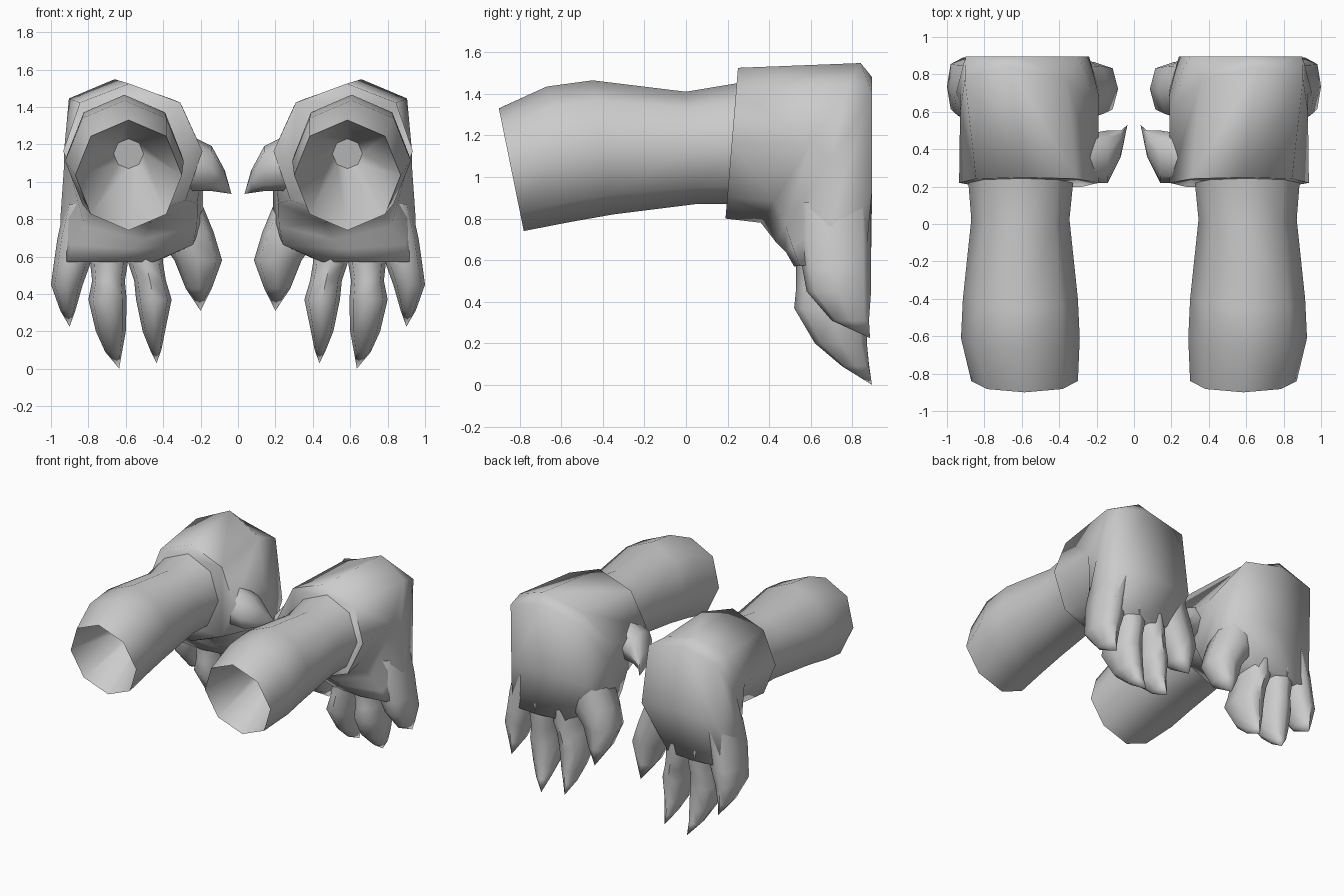
import bpy, bmesh, math
from mathutils import Vector

if "Cube" in bpy.data.objects:
    bpy.data.objects.remove(bpy.data.objects["Cube"])

grey = bpy.data.materials.new("grey")
grey.diffuse_color = (0.6, 0.6, 0.6, 1)
grey.use_nodes = True
grey.node_tree.nodes["Principled BSDF"].inputs["Base Color"].default_value = grey.diffuse_color
BACK = 0.895  # flat plane of the back of the paw


def ring(inner, outer, x0, x1, p=1.0, skew=0.0):
    """Cross-section from its lowest/inner (y, z), outer (y, z) and x range."""
    a, b = Vector((0, *inner)), Vector((0, *outer))
    c, v = (a + b) / 2, (b - a) / 2
    c.x = (x0 + x1) / 2
    v.x = skew
    return c, Vector(((x1 - x0) / 2, 0, 0)), v, p


def flat(x0, x1, y0, y1, z, p=0.75):
    """Horizontal cross-section used along a finger."""
    return ring((y0, z), (y1, z), x0, x1, p)


def power(value, p):
    return math.copysign(abs(value) ** p, value) if abs(value) > 1e-6 else 0.0


def loft(name, rings, n=8, tip=None, angle=60):
    """Skin the cross-sections, close both ends and mirror to the other side."""
    bm = bmesh.new()
    loops = []
    for c, u, v, p in rings:
        loops.append([bm.verts.new(c + u * power(math.sin(2 * math.pi * i / n), p)
                                   + v * power(math.cos(2 * math.pi * i / n), p))
                      for i in range(n)])
    for a, b in zip(loops, loops[1:]):
        for i in range(n):
            j = (i + 1) % n
            bm.faces.new((a[i], a[j], b[j], b[i]))
    bm.faces.new(loops[0])
    if tip:
        t = bm.verts.new(tip)
        for i in range(n):
            bm.faces.new((loops[-1][i], loops[-1][(i + 1) % n], t))
    else:
        bm.faces.new(loops[-1])
    for vert in bm.verts:
        vert.co.y = min(vert.co.y, BACK)
    bmesh.ops.recalc_face_normals(bm, faces=bm.faces)
    mesh = bpy.data.meshes.new(name)
    bm.to_mesh(mesh)
    bm.free()
    mesh.materials.append(grey)
    ob = bpy.data.objects.new(name, mesh)
    bpy.context.collection.objects.link(ob)
    bpy.ops.object.select_all(action='DESELECT')
    ob.select_set(True)
    bpy.context.view_layer.objects.active = ob
    bpy.ops.object.shade_smooth_by_angle(angle=math.radians(angle))
    ob.modifiers.new("mirror", 'MIRROR').use_mirror_merge = False
    return ob


# Forearm sleeve with a hollow tapering in from the open end
loft("forearm", [
    ring((0.25, 0.87), (0.30, 1.46), 0.32, 0.89),
    ring((0.05, 0.87), (0.0, 1.41), 0.345, 0.87),
    ring((-0.35, 0.82), (-0.45, 1.465), 0.30, 0.915),
    ring((-0.55, 0.785), (-0.67, 1.435), 0.29, 0.925),
    ring((-0.78, 0.74), (-0.90, 1.33), 0.30, 0.87),
    ring((-0.28, 1.07), (-0.32, 1.23), 0.505, 0.665),
])

# Cuff and paw bending down from the forearm
loft("paw", [
    ring((0.19, 0.80), (0.25, 1.525), 0.19, 0.935, 0.95, 0.02),
    ring((0.36, 0.78), (0.84, 1.548), 0.19, 0.93, 0.9, 0.10),
    ring((0.43, 0.69), (0.96, 1.48), 0.19, 0.93, 0.6, 0.05),
    ring((0.48, 0.64), (0.93, 0.96), 0.185, 0.95, 0.45),
    ring((0.52, 0.57), (0.89, 0.60), 0.41, 0.95, 0.45),
], angle=85)

# Four hanging fingers ending in pointed claws
loft("inner_finger", [
    flat(0.20, 0.50, 0.55, 0.885, 0.90),
    flat(0.13, 0.45, 0.55, 0.88, 0.73),
    flat(0.085, 0.34, 0.58, 0.865, 0.58),
    flat(0.14, 0.28, 0.65, 0.86, 0.43),
], tip=(0.20, 0.85, 0.31))
loft("index_finger", [
    flat(0.40, 0.60, 0.53, 0.89, 0.68),
    flat(0.40, 0.585, 0.53, 0.89, 0.56),
    flat(0.385, 0.555, 0.53, 0.88, 0.47),
    flat(0.355, 0.545, 0.52, 0.87, 0.37),
    flat(0.39, 0.51, 0.62, 0.87, 0.20),
    flat(0.41, 0.47, 0.74, 0.88, 0.10),
], tip=(0.435, 0.89, 0.03))
loft("middle_finger", [
    flat(0.58, 0.81, 0.53, 0.89, 0.68),
    flat(0.59, 0.79, 0.53, 0.89, 0.56),
    flat(0.605, 0.78, 0.53, 0.88, 0.47),
    flat(0.595, 0.80, 0.52, 0.87, 0.37),
    flat(0.60, 0.76, 0.62, 0.87, 0.20),
    flat(0.62, 0.71, 0.75, 0.88, 0.09),
], tip=(0.635, 0.895, 0.0))
loft("outer_finger", [
    flat(0.72, 0.925, 0.54, 0.89, 0.88),
    flat(0.77, 0.965, 0.54, 0.89, 0.70),
    flat(0.79, 0.985, 0.56, 0.89, 0.56),
    flat(0.83, 1.0, 0.58, 0.89, 0.45),
    flat(0.87, 0.95, 0.70, 0.88, 0.31),
], tip=(0.90, 0.885, 0.225))

# Short thumb on the inner side of the cuff
loft("thumb", [
    (Vector((x, y, z)), Vector((0, ry, 0)), Vector((0, 0, rz)), 0.9)
    for x, y, z, ry, rz in ((0.26, 0.35, 1.10, 0.13, 0.15),
                            (0.14, 0.36, 1.07, 0.14, 0.12),
                            (0.07, 0.43, 1.00, 0.07, 0.06))
], tip=(0.035, 0.53, 0.935))
